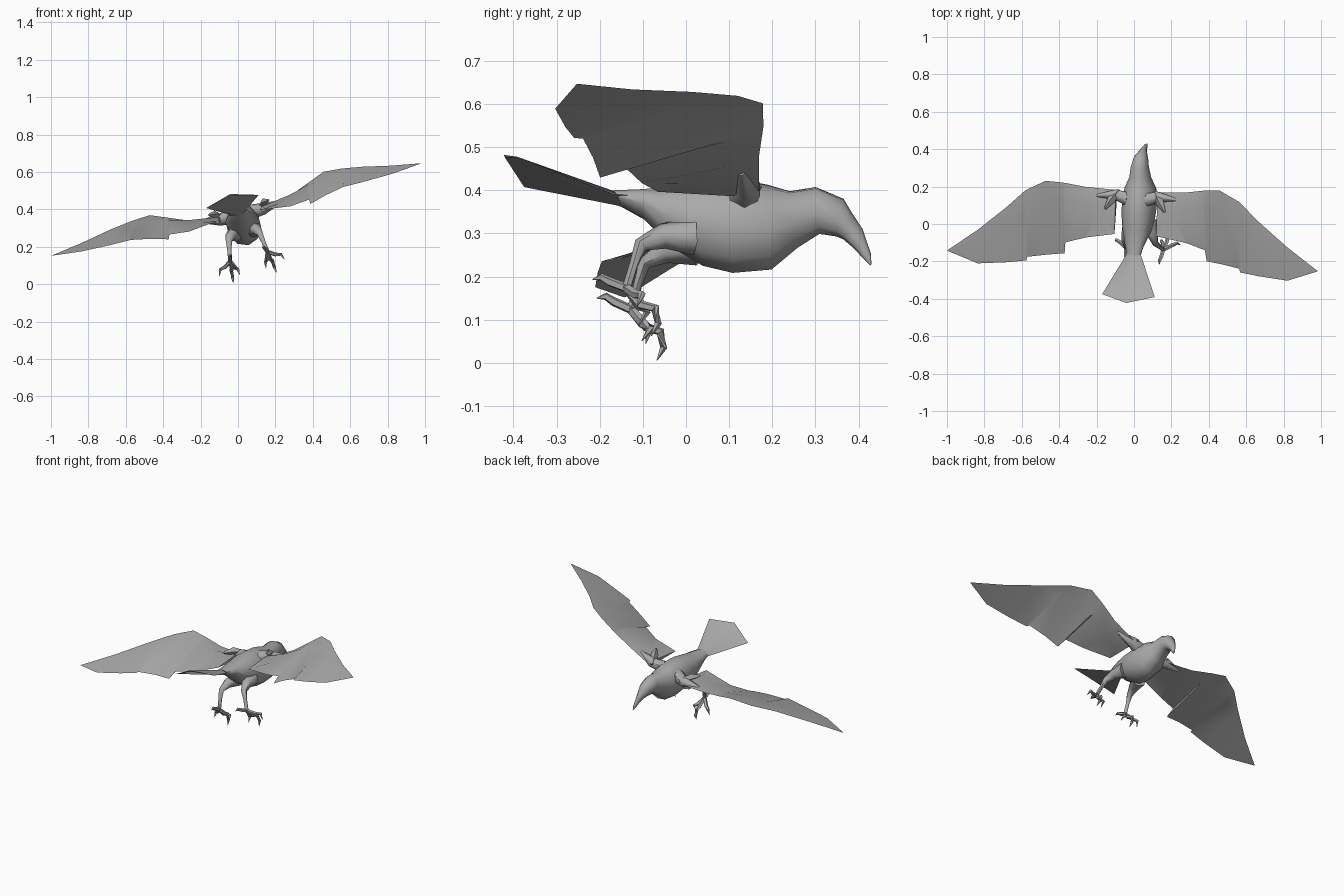
import bpy, bmesh, math
from mathutils import Matrix, Vector

cube = bpy.data.objects.get("Cube")
if cube:
    bpy.data.objects.remove(cube, do_unlink=True)

# The bird is built symmetrical about x = 0, then banked and yawed into flight
FLIGHT = (Matrix.Translation((0.02, 0, 0.33))
          @ Matrix.Rotation(math.radians(-3.2), 4, 'Z')
          @ Matrix.Rotation(math.radians(-14), 4, 'Y'))

grey = bpy.data.materials.new("plumage grey")
grey.use_nodes = True
COLOUR = (0.4, 0.4, 0.4, 1)
grey.diffuse_color = COLOUR
grey.node_tree.nodes["Principled BSDF"].inputs["Base Color"].default_value = COLOUR


def finish(name, bm, mirror=False, angle=40):
    bmesh.ops.recalc_face_normals(bm, faces=bm.faces)
    mesh = bpy.data.meshes.new(name)
    bm.to_mesh(mesh)
    bm.free()
    mesh.materials.append(grey)
    ob = bpy.data.objects.new(name, mesh)
    bpy.context.collection.objects.link(ob)
    ob.matrix_world = FLIGHT
    if mirror:
        mod = ob.modifiers.new("Mirror", 'MIRROR')
        mod.use_mirror_merge = False
    bpy.ops.object.select_all(action='DESELECT')
    ob.select_set(True)
    bpy.context.view_layer.objects.active = ob
    bpy.ops.object.shade_smooth_by_angle(angle=math.radians(angle))
    return ob


def loft(bm, rings):
    """Skin a list of equal rings and cap both ends."""
    rows = [[bm.verts.new(p) for p in ring] for ring in rings]
    n = len(rows[0])
    for a, b in zip(rows, rows[1:]):
        for i in range(n):
            j = (i + 1) % n
            bm.faces.new((a[i], a[j], b[j], b[i]))
    bm.faces.new(rows[0])
    bm.faces.new(rows[-1])


def tube(bm, path, radii, sides=5):
    """Tapered limb following a path."""
    pts = [Vector(p) for p in path]
    rings = []
    for i, p in enumerate(pts):
        d = pts[min(i + 1, len(pts) - 1)] - pts[max(i - 1, 0)]
        q = d.to_track_quat('Z', 'X')
        rings.append([p + q @ Vector((math.cos(t), math.sin(t), 0)) * radii[i]
                      for t in (math.tau * k / sides for k in range(sides))])
    loft(bm, rings)


# Body, head and beak: top point (y, z), bottom point (y, z), half width
PROFILE = [
    (-.17, .07, -.15, .035, .038), (-.10, .073, -.10, .005, .058),
    (-.03, .085, -.03, -.065, .078), (.05, .10, .04, -.108, .09),
    (.13, .098, .11, -.125, .093), (.19, .085, .20, -.117, .083),
    (.24, .07, .26, -.065, .058), (.30, .08, .31, -.032, .048),
    (.365, .052, .35, -.038, .037), (.387, .015, .366, -.045, .027),
    (.41, -.02, .39, -.066, .016), (.43, -.078, .412, -.09, .009),
    (.432, -.104, .429, -.107, .002)]
bm = bmesh.new()
rings = []
for ty, tz, by, bz, w in PROFILE:
    top, bot = Vector((0, ty, tz)), Vector((0, by, bz))
    mid, half = (top + bot) / 2, (top - bot) / 2
    rings.append([mid + half * math.cos(t) + Vector((w * math.sin(t), 0, 0))
                  for t in (math.tau * k / 10 for k in range(10))])
loft(bm, rings)
finish("body", bm, angle=60)

# Tail: a thin fan, ridged along the middle
bm = bmesh.new()
loft(bm, [
    [(0, -.08, .073), (.055, -.08, .045), (0, -.08, .01), (-.055, -.08, .045)],
    [(0, -.17, .071), (.04, -.165, .052), (0, -.16, .036), (-.04, -.165, .052)],
    [(0, -.425, .157), (.145, -.385, .116), (0, -.422, .15), (-.145, -.385, .116)]])
finish("tail", bm)

# Wing stations: x, leading (y, z), trailing (y, z), arm thickness
WING = [
    (.115, .175, .035, -.06, .04, .022), (.28, .183, .08, -.088, .02, .02),
    (.385, .198, .122, -.12, .03, .014), (.392, .199, .125, -.178, .005, .014),
    (.48, .203, .16, -.19, .03, .011), (.585, .15, .152, -.208, .05, .007),
    (.59, .147, .151, -.228, .05, .007), (.695, .05, .134, -.243, .05, .004),
    (.855, -.08, .1, -.258, .054, .002), (1.02, -.196, .072, -.2, .071, .0005)]
bm = bmesh.new()
rings = []
for x, ly, lz, ry, rz, t in WING:
    lead, trail = Vector((x, ly, lz)), Vector((x, ry, rz))
    mid = lead.lerp(trail, 0.28)
    up = Vector((0, 0, t))
    rings.append([lead, mid + up, trail, mid - up * 0.3])
loft(bm, rings)
finish("wings", bm, mirror=True)

# Shoulders joining the wings to the body
bm = bmesh.new()
tube(bm, [(.05, .13, .045), (.12, .15, .045), (.22, .14, .06)], [.04, .032, .008], 6)
finish("shoulders", bm, mirror=True, angle=60)

# Shoulder feathers pointing back over each wing
bm = bmesh.new()
tube(bm, [(.10, .175, .05), (.135, .12, .078), (.165, .07, .082)], [.012, .022, .006], 4)
finish("shoulder_feathers", bm, mirror=True)

# Legs: feathered thigh tapering to the shank
ANKLE = (.103, -.13, -.187)
bm = bmesh.new()
tube(bm, [(.05, .02, -.05), (.07, -.05, -.055), (.085, -.1, -.08), (.094, -.115, -.13), ANKLE],
     [.045, .03, .017, .011, .011], 6)
finish("legs", bm, mirror=True, angle=60)

# Toes, each curling down to a claw
TOES = {
    "hind_toes": [(.097, -.17, -.17), (.092, -.19, -.158), (.09, -.21, -.163)],
    "middle_toes": [(.106, -.095, -.228), (.112, -.062, -.238), (.116, -.055, -.275), (.118, -.07, -.305)],
    "outer_toes": [(.14, -.105, -.212), (.168, -.09, -.218), (.18, -.1, -.25)],
    "inner_toes": [(.086, -.098, -.228), (.076, -.082, -.238), (.072, -.103, -.27)]}
for name, path in TOES.items():
    bm = bmesh.new()
    radii = [.011] * (len(path) - 1) + [.009, .001]
    tube(bm, [ANKLE] + path, radii)
    finish(name, bm, mirror=True, angle=50)
